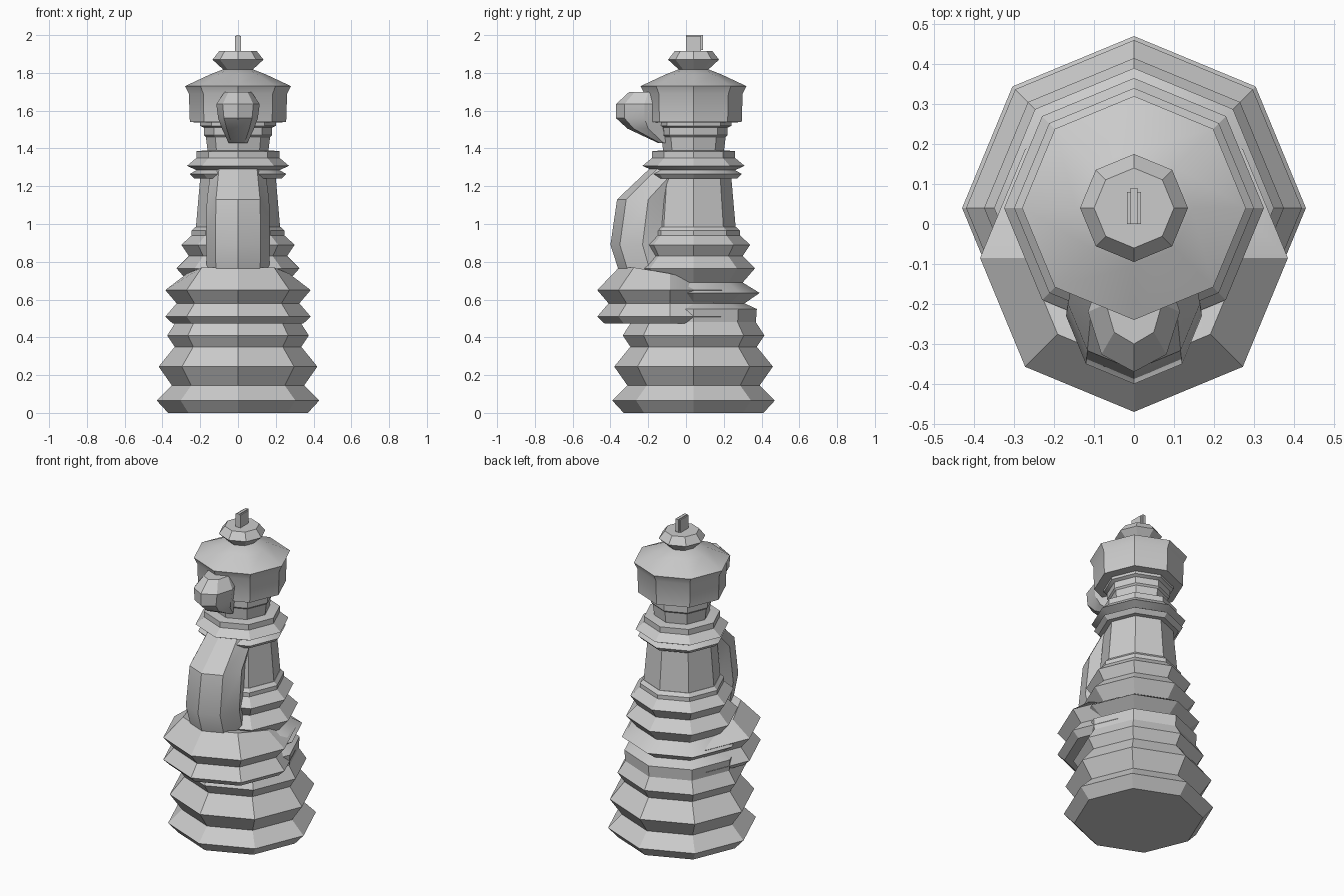
import bpy, bmesh, math

cube = bpy.data.objects.get("Cube")
if cube:
    bpy.data.objects.remove(cube, do_unlink=True)

grey = bpy.data.materials.new("stone_grey")
grey.use_nodes = True
grey.diffuse_color = (0.6, 0.6, 0.6, 1)
grey.node_tree.nodes["Principled BSDF"].inputs["Base Color"].default_value = (0.6, 0.6, 0.6, 1)

AXIS_Y = 0.04


def finish(name, bm):
    bmesh.ops.recalc_face_normals(bm, faces=bm.faces)
    mesh = bpy.data.meshes.new(name)
    bm.to_mesh(mesh)
    bm.free()
    mesh.materials.append(grey)
    obj = bpy.data.objects.new(name, mesh)
    bpy.context.collection.objects.link(obj)
    bpy.ops.object.select_all(action="DESELECT")
    obj.select_set(True)
    bpy.context.view_layer.objects.active = obj
    bpy.ops.object.shade_smooth_by_angle(angle=math.radians(25))
    return obj


def loft(name, sections, tilt=None):
    """Join octagons given as (centre y, x radius, y radius, z)."""
    bm = bmesh.new()
    rings = []
    for cy, rx, ry, z in sections:
        ring = []
        for i in range(8):
            a = i * math.pi / 4
            y = cy + ry * math.sin(a)
            ring.append(bm.verts.new((rx * math.cos(a), y, tilt(y, z) if tilt else z)))
        rings.append(ring)
    for low, high in zip(rings, rings[1:]):
        for i in range(8):
            j = (i + 1) % 8
            bm.faces.new((low[i], low[j], high[j], high[i]))
    bm.faces.new(rings[0][::-1])
    bm.faces.new(rings[-1])
    return finish(name, bm)


def turned(name, profile, cy=AXIS_Y, tilt=None):
    return loft(name, [(cy, r, r, z) for r, z in profile], tilt)


def box(name, centre, size):
    bm = bmesh.new()
    bmesh.ops.create_cube(bm, size=1)
    for v in bm.verts:
        v.co = [c + s * k for c, s, k in zip(centre, size, v.co)]
    return finish(name, bm)


# Stacked tiers of the gown
turned("gown", [(0.37, 0), (0.43, 0.065), (0.35, 0.145), (0.42, 0.245), (0.335, 0.35),
                (0.375, 0.41), (0.33, 0.48), (0.335, 0.55), (0.27, 0.58), (0.35, 0.635),
                (0.26, 0.69), (0.325, 0.765), (0.26, 0.83), (0.3, 0.89), (0.245, 0.94),
                (0.245, 0.965), (0.225, 0.985)])

# Waist column and shoulder collar
turned("torso", [(0.225, 0.96), (0.2, 1.245)])
turned("collar", [(0.2, 1.24), (0.23, 1.24), (0.255, 1.265), (0.22, 1.285),
                  (0.27, 1.308), (0.22, 1.35), (0.22, 1.385), (0.17, 1.39)])

# Neck and headdress
turned("neck", [(0.16, 1.38), (0.17, 1.46), (0.18, 1.47), (0.18, 1.51),
                (0.2, 1.52), (0.2, 1.55)])
turned("headdress", [(0.18, 1.535), (0.255, 1.54), (0.26, 1.69), (0.28, 1.73),
                     (0.145, 1.793), (0.075, 1.82)])
turned("knob", [(0.075, 1.815), (0.135, 1.87), (0.1, 1.915)])
box("finial_base", (0, 0.04, 1.95), (0.034, 0.08, 0.09))
box("finial_blade", (0, 0.045, 1.96), (0.018, 0.09, 0.08))


# Overskirt whose upper edge falls away towards the back
def drop_back(y, z):
    return z - 0.28 * max(0, y + 0.2) if z > 0.7 else z


turned("overskirt", [(0.345, 0.472), (0.385, 0.51), (0.325, 0.58), (0.385, 0.65),
                     (0.27, 0.77)], cy=-0.085, tilt=drop_back)

# Chest swelling forward from the torso
loft("chest", [(-0.19, 0.165, 0.165, 0.75), (-0.23, 0.17, 0.17, 0.89),
               (-0.2, 0.165, 0.165, 1.13), (-0.035, 0.14, 0.14, 1.31)])

# Face, tapering down to the chin
loft("face", [(-0.12, 0.05, 0.03, 1.43), (-0.2, 0.085, 0.11, 1.505),
              (-0.22, 0.105, 0.15, 1.56), (-0.22, 0.115, 0.15, 1.635),
              (-0.2, 0.07, 0.1, 1.7)])
